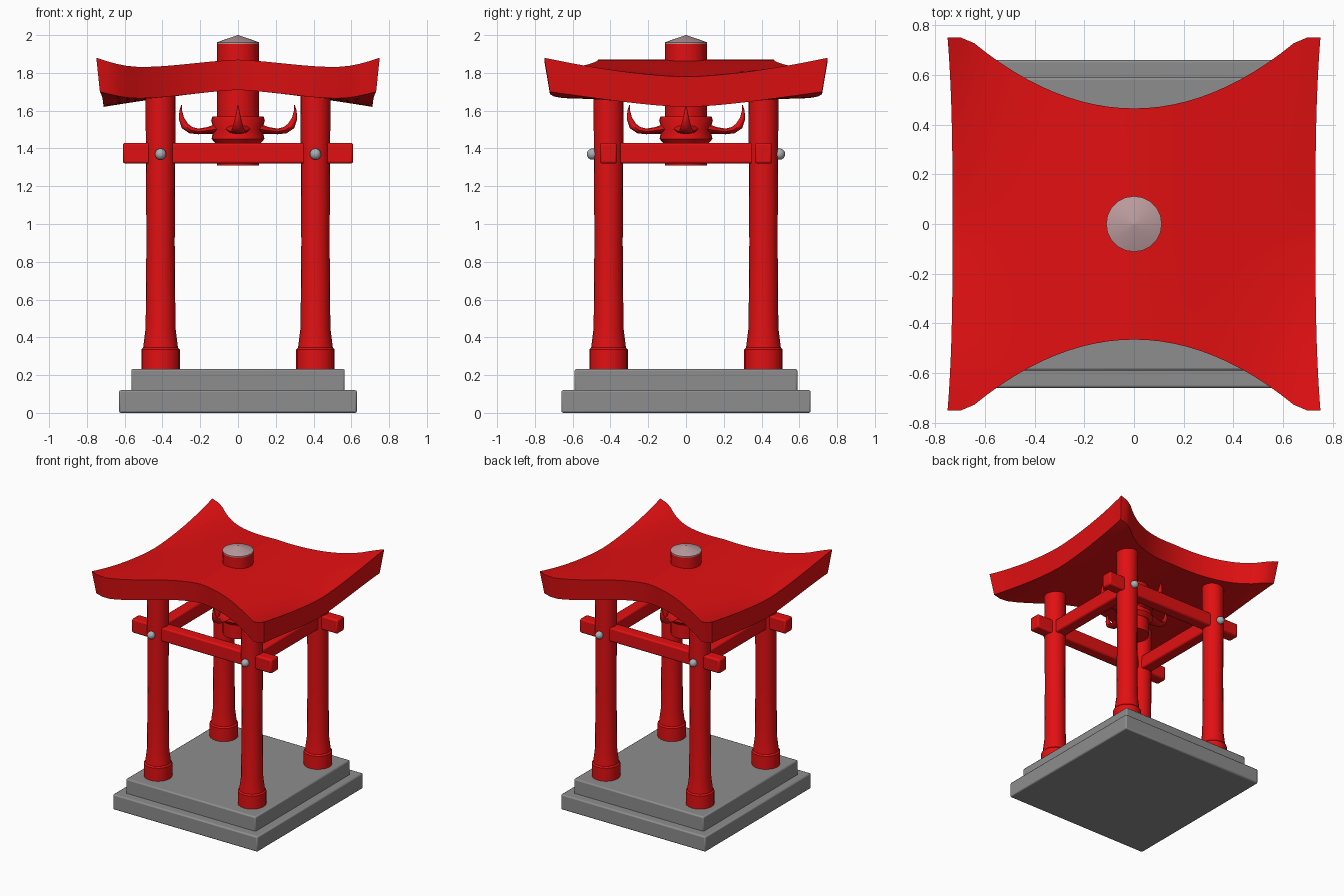
import bpy, bmesh, math
from mathutils import Vector

if "Cube" in bpy.data.objects:
    bpy.data.objects.remove(bpy.data.objects["Cube"])


def mat(name, rgb):
    m = bpy.data.materials.new(name)
    m.diffuse_color = (*rgb, 1)
    m.use_nodes = True
    m.node_tree.nodes["Principled BSDF"].inputs["Base Color"].default_value = m.diffuse_color
    return m


RED = mat("shrine red", (0.76, 0.005, 0.006))
STONE = mat("stone grey", (0.27, 0.27, 0.27))
CAP = mat("pinkish grey", (0.50, 0.33, 0.34))
METAL = mat("bolt grey", (0.40, 0.43, 0.45))


def finish(name, bm, material, bevel=0.0, angle=35):
    bmesh.ops.recalc_face_normals(bm, faces=bm.faces)
    me = bpy.data.meshes.new(name)
    bm.to_mesh(me)
    bm.free()
    me.materials.append(material)
    ob = bpy.data.objects.new(name, me)
    bpy.context.collection.objects.link(ob)
    if bevel:
        b = ob.modifiers.new("bevel", "BEVEL")
        b.width, b.segments = bevel, 2
    bpy.ops.object.select_all(action="DESELECT")
    ob.select_set(True)
    bpy.context.view_layer.objects.active = ob
    bpy.ops.object.shade_smooth_by_angle(angle=math.radians(angle))
    return ob


def box(name, center, size, material, bevel=0.0):
    bm = bmesh.new()
    bmesh.ops.create_cube(bm, size=1)
    for v in bm.verts:
        v.co = Vector([v.co[i] * size[i] + center[i] for i in range(3)])
    return finish(name, bm, material, bevel)


def lathe(name, x, y, profile, material, n=20):
    """Closed solid of revolution from (radius, z) points."""
    bm = bmesh.new()
    rings = []
    for r, z in profile:
        rings.append([bm.verts.new((x + r * math.cos(2 * math.pi * i / n),
                                    y + r * math.sin(2 * math.pi * i / n), z)) for i in range(n)])
    for a, b in zip(rings, rings[1:]):
        for i in range(n):
            j = (i + 1) % n
            bm.faces.new((a[i], a[j], b[j], b[i]))
    bm.faces.new(rings[0])
    bm.faces.new(rings[-1])
    return finish(name, bm, material)


# stepped stone base
box("lower_base", (0, 0, 0.06), (1.26, 1.32, 0.12), STONE, 0.01)
box("upper_base", (0, 0, 0.17), (1.13, 1.18, 0.125), STONE, 0.01)

# posts with flared feet, and bolts on their front and back
for sx in (-1, 1):
    for sy in (-1, 1):
        side = ("front" if sy < 0 else "back") + ("_left" if sx < 0 else "_right")
        x, y = 0.41 * sx, 0.41 * sy
        lathe(side + "_post", x, y, [(0.102, 0.225), (0.102, 0.335), (0.092, 0.345), (0.079, 0.45),
                                     (0.075, 0.9), (0.077, 1.3), (0.08, 1.72)], RED)
        bm = bmesh.new()
        bmesh.ops.create_uvsphere(bm, u_segments=12, v_segments=8, radius=0.03)
        bmesh.ops.translate(bm, verts=bm.verts, vec=(x, 0.495 * sy, 1.37))
        finish(side + "_bolt", bm, METAL)

# tie beams: long ones run through the posts, short ones stop at them
for s, end in ((-1, "front"), (1, "back")):
    box(end + "_beam", (0, 0.41 * s, 1.375), (1.22, 0.09, 0.11), RED, 0.012)
for s, end in ((-1, "left"), (1, "right")):
    box(end + "_beam", (0.41 * s, 0, 1.375), (0.09, 0.82, 0.11), RED, 0.012)


# swept roof: low ridge, concave front and back edges, raised corners
def roof_point(u, v, bottom):
    x = u * (0.73 + 0.02 * abs(v) ** 3)
    depth = min(0.75, 0.465 + 0.285 * (abs(x) / 0.67) ** 2)
    y = v * depth
    z = 1.87 - 0.09 * abs(u) ** 1.3 + 0.10 * u ** 4 * abs(y / 0.75) ** 1.6
    if bottom:
        z -= 0.16 + 0.02 * abs(u * v) ** 3
        x, y = x * 0.975, y * 0.96
    return x, y, z


N = 28
bm = bmesh.new()
top, low = ([[bm.verts.new(roof_point(2 * i / N - 1, 2 * j / N - 1, b)) for j in range(N + 1)]
             for i in range(N + 1)] for b in (False, True))
for g in (top, low):
    for i in range(N):
        for j in range(N):
            bm.faces.new((g[i][j], g[i + 1][j], g[i + 1][j + 1], g[i][j + 1]))
for k in range(N):
    for e in (0, N):
        bm.faces.new((top[k][e], top[k + 1][e], low[k + 1][e], low[k][e]))
        bm.faces.new((top[e][k], top[e][k + 1], low[e][k + 1], low[e][k]))
finish("roof", bm, RED)

# central hanging column with collar and pointed cap
lathe("central_column", 0, 0, [(0.11, 1.31), (0.11, 1.96)], RED, 24)
lathe("column_collar", 0, 0, [(0.112, 1.42), (0.14, 1.45), (0.13, 1.5), (0.142, 1.55), (0.135, 1.57)], RED, 24)
lathe("column_cap", 0, 0, [(0.112, 1.953), (0.112, 1.962), (0.002, 2.0)], CAP, 20)

# four upswept horns around the collar: (distance, z, half width, half height)
HORN = [(0.10, 1.505, 0.07, 0.03), (0.16, 1.495, 0.05, 0.018), (0.21, 1.49, 0.04, 0.015),
        (0.25, 1.497, 0.034, 0.018), (0.282, 1.52, 0.026, 0.02), (0.3, 1.56, 0.016, 0.014),
        (0.303, 1.6, 0.008, 0.007), (0.298, 1.63, 0.002, 0.002)]
for q, side in enumerate(("right", "back", "left", "front")):
    c, s = math.cos(q * math.pi / 2), math.sin(q * math.pi / 2)
    bm = bmesh.new()
    rings = []
    for k, (d, z, w, h) in enumerate(HORN):
        a, b = HORN[max(k - 1, 0)], HORN[min(k + 1, len(HORN) - 1)]
        t = Vector((b[0] - a[0], b[1] - a[1])).normalized()
        ring = []
        for i in range(8):
            an = i * math.pi / 4
            r, o, zz = d - t.y * h * math.sin(an), w * math.cos(an), z + t.x * h * math.sin(an)
            ring.append(bm.verts.new((r * c - o * s, r * s + o * c, zz)))
        rings.append(ring)
    for a, b in zip(rings, rings[1:]):
        for i in range(8):
            bm.faces.new((a[i], a[(i + 1) % 8], b[(i + 1) % 8], b[i]))
    bm.faces.new(rings[0])
    bm.faces.new(rings[-1])
    finish(side + "_horn", bm, RED, angle=60)
